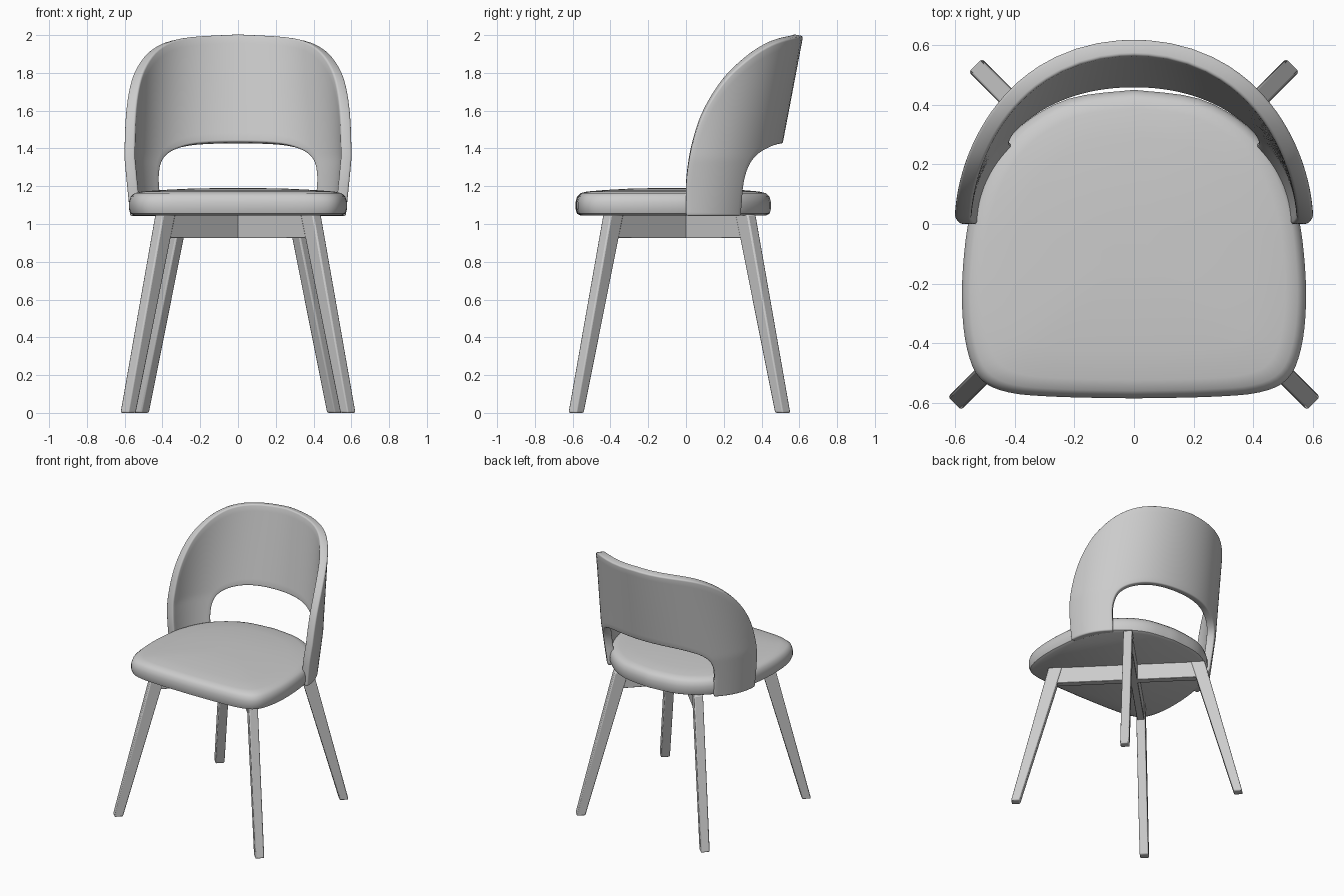
import bpy, bmesh, math
from mathutils import Vector

if "Cube" in bpy.data.objects:
    bpy.data.objects.remove(bpy.data.objects["Cube"])


def make_object(name, bm, angle=40, bevel=0.0, segments=2):
    bmesh.ops.remove_doubles(bm, verts=bm.verts, dist=1e-5)
    bmesh.ops.recalc_face_normals(bm, faces=bm.faces)
    mesh = bpy.data.meshes.new(name)
    bm.to_mesh(mesh)
    bm.free()
    ob = bpy.data.objects.new(name, mesh)
    bpy.context.collection.objects.link(ob)
    if bevel:
        mod = ob.modifiers.new("soft_edges", 'BEVEL')
        mod.width, mod.segments, mod.limit_method = bevel, segments, 'ANGLE'
        mod.angle_limit = math.radians(50)
    bpy.ops.object.select_all(action='DESELECT')
    ob.select_set(True)
    bpy.context.view_layer.objects.active = ob
    bpy.ops.object.shade_smooth_by_angle(angle=math.radians(angle))
    return ob


def spline(keys, steps):
    """Catmull-Rom curve through 2D keys, clamped at both ends."""
    pts = [Vector(k) for k in keys]
    pts = [pts[0]] + pts + [pts[-1]]
    out = []
    for i in range(1, len(pts) - 2):
        p0, p1, p2, p3 = pts[i - 1:i + 3]
        for s in range(steps):
            u = s / steps
            out.append(0.5 * (2 * p1 + (p2 - p0) * u + (2 * p0 - 5 * p1 + 4 * p2 - p3) * u ** 2
                              + (3 * p1 - p0 - 3 * p2 + p3) * u ** 3))
    return out + [pts[-1]]


# Seat cushion: half outline mirrored, then stacked as scaled rings
half = spline([(0, -0.585), (0.25, -0.58), (0.42, -0.565), (0.515, -0.52), (0.56, -0.42),
               (0.577, -0.27), (0.57, -0.1), (0.545, 0.05), (0.485, 0.2), (0.385, 0.325),
               (0.22, 0.42), (0, 0.45)], 4)
outline = half + [Vector((-p.x, p.y)) for p in half[-2:0:-1]]
rings = [(0.95, 1.045), (0.985, 1.055), (1.0, 1.08), (1.0, 1.115), (0.985, 1.145), (0.95, 1.163),
         (0.88, 1.172), (0.7, 1.18), (0.45, 1.187), (0.2, 1.19)]
bm = bmesh.new()
loops = [[bm.verts.new((p.x * s, (p.y + 0.07) * s - 0.07, z)) for p in outline] for s, z in rings]
n = len(outline)
for a, b in zip(loops, loops[1:]):
    for i in range(n):
        bm.faces.new((a[i], a[(i + 1) % n], b[(i + 1) % n], b[i]))
bm.faces.new(loops[0])
bm.faces.new(loops[-1])
make_object("seat", bm)


# Backrest: horseshoe strip wrapped on a leaning, roughly elliptical wall
THICK = 0.056


def wall(deg, z):
    t = math.radians(deg)
    a = 0.572 + 0.03 * min(1, (z - 1.05) / 0.3) - THICK / 2
    b = 0.44 + 0.19 * (z - 1.05) - THICK / 2
    c, s = math.cos(t), math.sin(t)
    x = math.copysign(abs(c) ** 0.95, c) * a if abs(c) > 1e-6 else 0
    return (x, b * max(s, 0) ** 0.97, z)


outer = spline([(0, 1.045), (0, 1.2), (1, 1.3), (3.4, 1.42), (8.5, 1.57), (16.5, 1.71),
                (26, 1.82), (41, 1.925), (59, 1.98), (90, 2.0)], 5)
inner = spline([(41, 1.045), (40.5, 1.12), (40, 1.2), (41, 1.27), (44, 1.33),
                (50, 1.375), (58, 1.403), (67, 1.42), (78, 1.428), (90, 1.43)], 5)
pairs = list(zip(outer, inner))
pairs += [(Vector((180 - o.x, o.y)), Vector((180 - i.x, i.y))) for o, i in pairs[-2::-1]]
bm = bmesh.new()
cols = [[bm.verts.new(wall(*o.lerp(i, k / 12))) for k in range(13)] for o, i in pairs]
for a, b in zip(cols, cols[1:]):
    for k in range(12):
        bm.faces.new((a[k], a[k + 1], b[k + 1], b[k]))
back = make_object("backrest", bm)
solid = back.modifiers.new("thickness", 'SOLIDIFY')
solid.thickness, solid.offset = THICK, 0
bev = back.modifiers.new("soft_edges", 'BEVEL')
bev.width, bev.segments, bev.limit_method = 0.018, 3, 'ANGLE'
bev.angle_limit = math.radians(50)


# Legs and crossed rails: bars between two rectangles
def bar(name, start, end, along, size0, size1, bevel):
    """Loft a rectangle (along, across) from start to end."""
    along = Vector(along).normalized()
    across = Vector((-along.y, along.x, 0))
    bm = bmesh.new()
    ends = []
    for p, (l, w) in ((start, size0), (end, size1)):
        ends.append([bm.verts.new(Vector(p) + along * l / 2 * i + across * w / 2 * j)
                     for i, j in ((-1, -1), (1, -1), (1, 1), (-1, 1))])
    for i in range(4):
        k = (i + 1) % 4
        bm.faces.new((ends[0][i], ends[0][k], ends[1][k], ends[1][i]))
    bm.faces.new(ends[0])
    bm.faces.new(ends[1])
    make_object(name, bm, 30, bevel)


for sx, side in ((-1, "left"), (1, "right")):
    for sy, top, foot, row in ((-1, 0.385, 0.582, "front"), (1, 0.315, 0.512, "back")):
        bar(f"{row}_{side}_leg", (sx * top, sy * top, 1.05), (sx * foot, sy * foot, 0),
            (sx, sy, 0), (0.095, 0.062), (0.06, 0.062), 0.008)
    # Diagonal rail from a front leg to the opposite back leg
    mid = (sx * 0.035, -0.035)
    bar(f"{side}_diagonal_rail", (*mid, 0.925), (*mid, 1.05), (sx, -1, 0),
        (1.0, 0.05), (1.0, 0.05), 0.004)
